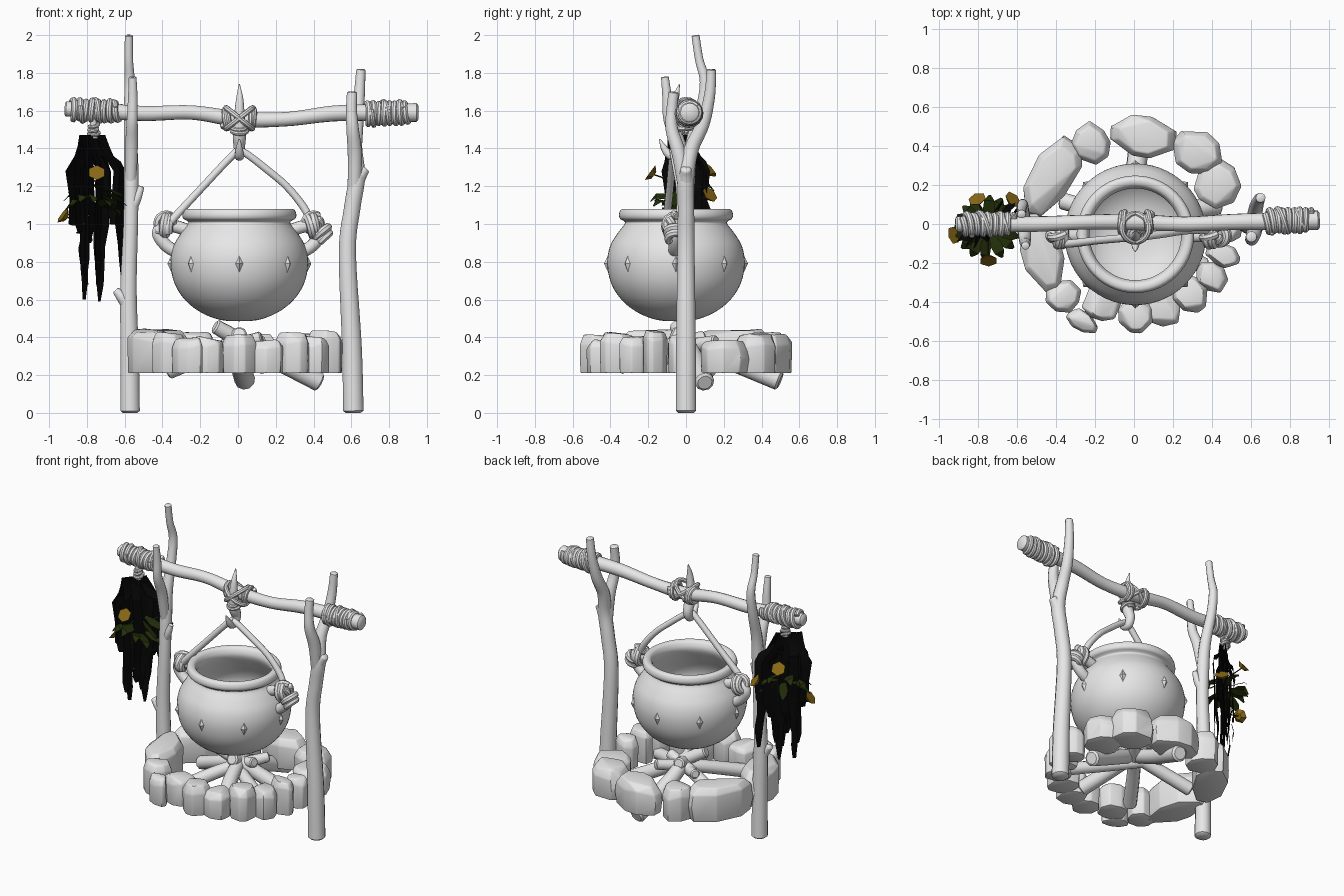
import bpy, bmesh, math, random
from mathutils import Vector, Matrix

if "Cube" in bpy.data.objects:
    bpy.data.objects.remove(bpy.data.objects["Cube"])

random.seed(4)
R = random.uniform
sin, cos, pi, tau = math.sin, math.cos, math.pi, math.tau


def material(name, rgb):
    m = bpy.data.materials.new(name)
    m.diffuse_color = (*rgb, 1)
    m.use_nodes = True
    m.node_tree.nodes["Principled BSDF"].inputs["Base Color"].default_value = m.diffuse_color
    return m


GREY = material("pale_grey", (0.8, 0.8, 0.8))
BLACK = material("dried_black", (0.002, 0.002, 0.002))
GREEN = material("dark_green", (0.016, 0.028, 0.003))
YELLOW = material("flower_yellow", (0.25, 0.14, 0.008))


def finish(bm, name, mat, angle=40, normals=True):
    if normals:
        bmesh.ops.recalc_face_normals(bm, faces=bm.faces)
    bm.transform(Matrix.Translation((.007, 0, 0)))
    me = bpy.data.meshes.new(name)
    bm.to_mesh(me)
    bm.free()
    me.materials.append(mat)
    me.shade_smooth()
    me.set_sharp_from_angle(angle=math.radians(angle))
    ob = bpy.data.objects.new(name, me)
    bpy.context.collection.objects.link(ob)
    return ob


def smooth(pts, n):
    """Catmull-Rom resampling of points of any dimension."""
    p = [Vector(q) for q in pts]
    p = [p[0] * 2 - p[1]] + p + [p[-1] * 2 - p[-2]]
    out = []
    for i in range(1, len(p) - 2):
        a, b, c, d = p[i - 1:i + 3]
        for k in range(n):
            t = k / n
            out.append((b * 2 + (c - a) * t + (a * 2 - b * 5 + c * 4 - d) * t * t
                        + (b * 3 - a - c * 3 + d) * t ** 3) * 0.5)
    return out + [p[-2]]


def tube(name, pts, n=5, sides=12, mat=GREY):
    """Tube along (x, y, z, radius) points, with softened end caps."""
    q = smooth(pts, n) if n > 1 else [Vector(p) for p in pts]
    for e, i in ((0, 1), (-1, -2)):
        d = (q[e] - q[i]).to_3d().normalized()
        r = q[e][3]
        cap = Vector((*q[e].to_3d(), r * .75))
        q[e] = Vector((*(q[e].to_3d() - d * min(r * .2, (q[e] - q[i]).to_3d().length * .5)), r))
        q.insert(0 if e == 0 else len(q), cap)
    c = [v.to_3d() for v in q]
    bm = bmesh.new()
    rings, side = [], None
    for i, v in enumerate(q):
        t = (c[min(i + 1, len(c) - 1)] - c[max(i - 1, 0)]).normalized()
        side = (t.orthogonal() if side is None else side - t * side.dot(t)).normalized()
        up = t.cross(side)
        rings.append([bm.verts.new(c[i] + (side * cos(tau * k / sides) + up * sin(tau * k / sides)) * max(v[3], 0.002))
                      for k in range(sides)])
    for a, b in zip(rings, rings[1:]):
        for k in range(sides):
            j = (k + 1) % sides
            bm.faces.new((a[k], a[j], b[j], b[k]))
    bm.faces.new(rings[0])
    bm.faces.new(rings[-1])
    return finish(bm, name, mat)


def coil(name, a, b, radius, turns, rope=0.015, phase=0.0):
    """Rope wound round the line a-b with slightly uneven turns."""
    a, b = Vector(a), Vector(b)
    t = (b - a).normalized()
    u = t.orthogonal().normalized()
    w = t.cross(u)
    pts = []
    for i in range(turns * 16 + 1):
        an = phase + tau * i / 16
        r = radius + 0.004 * sin(an * 0.37)
        p = a.lerp(b, i / (turns * 16)) + (u * cos(an) + w * sin(an)) * r + t * 0.008 * sin(an + i * 0.02)
        pts.append((*p, rope))
    return tube(name, pts, 1, 8)


# Forked posts
tube("left_post", [(-.578, 0, 0, .053), (-.58, 0, .3, .05), (-.587, 0, .65, .045), (-.575, 0, 1, .04),
                   (-.572, .01, 1.25, .04), (-.575, .03, 1.42, .036), (-.58, .08, 1.6, .032),
                   (-.58, .1, 1.75, .028), (-.585, .07, 1.87, .023), (-.585, .05, 2, .022)])
tube("left_post_prong", [(-.574, .005, 1.2, .03), (-.57, -.04, 1.42, .034), (-.567, -.09, 1.55, .03),
                         (-.564, -.1, 1.67, .026), (-.565, -.112, 1.78, .021)])
tube("left_post_knob_low", [(-.585, 0, .56, .035), (-.62, -.01, .61, .03), (-.655, -.01, .65, .02)])
tube("left_post_knob_high", [(-.57, 0, 1.08, .03), (-.54, -.01, 1.14, .024), (-.518, -.01, 1.2, .016)])
tube("right_post", [(.604, 0, 0, .056), (.596, 0, .35, .054), (.572, 0, .85, .047), (.597, 0, 1.08, .045),
                    (.622, .0, 1.25, .045), (.612, .03, 1.4, .04), (.622, .09, 1.53, .036),
                    (.635, .125, 1.68, .03), (.644, .135, 1.82, .025)])
tube("right_post_prong", [(.608, 0, 1.15, .036), (.612, -.035, 1.36, .039), (.6, -.075, 1.5, .034),
                          (.594, -.075, 1.6, .03), (.597, -.065, 1.7, .028)])
tube("right_post_knob", [(.605, 0, 1.16, .04), (.635, .0, 1.25, .038), (.67, 0, 1.295, .026)])

# Crossbar with rope wrapping at both ends
tube("crossbar", [(-.925, 0, 1.61, .04), (-.75, 0, 1.6, .042), (-.5, 0, 1.585, .04), (-.25, .01, 1.59, .038),
                  (0, .01, 1.555, .042), (.25, 0, 1.555, .038), (.5, .01, 1.585, .042), (.75, .015, 1.59, .046),
                  (.948, .02, 1.59, .05)], 6, 14)
coil("left_binding", (-.89, 0, 1.607), (-.63, 0, 1.595), .048, 8, .017)
coil("left_binding_cross", (-.85, 0, 1.605), (-.66, 0, 1.595), .056, 2, .014, 2)
coil("right_binding", (.67, .015, 1.585), (.9, .02, 1.59), .052, 8, .017)
coil("right_binding_cross", (.69, .015, 1.585), (.86, .02, 1.59), .059, 2, .014, 2)

# Hook branch lashed to the middle of the bar
tube("hook", [(0, -.035, 1.74, .003), (.002, -.055, 1.66, .02), (0, -.06, 1.56, .03), (0, -.05, 1.47, .036),
              (0, -.03, 1.41, .031), (0, -.045, 1.365, .027), (0, -.085, 1.365, .024), (0, -.115, 1.4, .018),
              (0, -.14, 1.45, .004)])
for s in (-1, 1):
    tube("hook_lashing_cross", [(s * .07 * sin(t), -.02 + .072 * cos(t), 1.56 + .055 * sin(t), .015)
                                for t in [tau * i / 24 for i in range(25)]], 1, 8)
    coil("hook_lashing_side", (s * .05, .01, 1.558), (s * .085, .01, 1.558), .05, 2, .014)
coil("hook_collar", (0, -.05, 1.48), (0, -.055, 1.515), .036, 2, .012)

# Cauldron, lathed with a rolled rim and an open hollow
CY = -.053
prof = smooth([(0, .485), (.1, .492), (.2, .53), (.285, .595), (.343, .685), (.364, .79), (.35, .88), (.31, .95),
               (.272, 1), (.275, 1.015), (.296, 1.028), (.302, 1.05), (.292, 1.075), (.268, 1.08), (.246, 1.065),
               (.238, 1.02), (.28, .94), (.325, .86), (.338, .79), (.315, .7), (.25, .6), (.15, .54), (0, .52)], 4)
bm = bmesh.new()
SEG = 56
rings = [[bm.verts.new((max(p[0], 0) * cos(tau * k / SEG), CY + max(p[0], 0) * sin(tau * k / SEG), p[1]))
          for k in range(SEG)] for p in prof]
for a, b in zip(rings, rings[1:]):
    for k in range(SEG):
        j = (k + 1) % SEG
        bm.faces.new((a[k], a[j], b[j], b[k]))
bmesh.ops.remove_doubles(bm, verts=bm.verts, dist=.0005)
finish(bm, "cauldron", GREY, 60)

# Diamond studs round the belly
for i in range(8):
    bm = bmesh.new()
    bmesh.ops.create_cone(bm, cap_ends=True, segments=4, radius1=1, radius2=0, depth=1)
    bm.transform(Matrix.Translation((0, CY, .79)) @ Matrix.Rotation(tau * i / 8, 4, 'Z')
                 @ Matrix.Translation((.37, 0, 0)) @ Matrix.Rotation(pi / 2, 4, 'Y')
                 @ Matrix.Diagonal((.046, .025, .022, 1)))
    finish(bm, "stud", GREY, 10)

# Lugs, rope knots and bail handle
for s in (-1, 1):
    tube("lug", [(s * x, -.06, z, .034) for x, z in
                 [(.31, .84), (.385, .885), (.43, .95), (.395, .995), (.33, .985), (.27, .965)]])
    coil("lug_knot", (s * .365, -.06, .985), (s * .415, -.06, 1.0), .046, 2, .024)
    coil("lug_knot_cross", (s * .39, -.085, 1.0), (s * .39, -.045, 1.01), .04, 1, .022)
coil("knot_tail", (.425, -.06, .98), (.45, -.06, .92), .038, 2, .022)
tube("handle_left", [(.01, -.068, 1.39, .02), (-.03, -.07, 1.37, .02), (-.2, -.085, 1.19, .02),
                     (-.33, -.1, 1.05, .021), (-.38, -.1, .99, .02)])
tube("handle_right", [(-.01, -.068, 1.39, .02), (.04, -.065, 1.37, .02), (.15, -.05, 1.285, .02),
                      (.25, -.035, 1.2, .02), (.34, -.03, 1.09, .021), (.385, -.04, 1.0, .02)])

# Ring of hearth stones: x, y, radial depth, tangential width, height
stones = [(-.23, .41, .21, .2, .21), (.04, .45, .22, .33, .2), (.32, .37, .23, .25, .2), (.42, .2, .24, .23, .17),
          (-.43, .24, .22, .42, .23), (-.48, -.15, .22, .42, .23), (-.37, -.37, .17, .17, .21), (-.27, -.5, .1, .18, .18),
          (-.17, -.41, .18, .18, .19), (0, -.47, .18, .18, .2), (.14, -.43, .2, .17, .17), (.28, -.36, .22, .17, .21),
          (.39, -.27, .17, .14, .19), (.45, -.16, .18, .12, .23), (.47, -.03, .15, .13, .2)]
for x, y, depth, width, h in stones:
    bm = bmesh.new()
    N = 8
    pts = []
    for k in range(N):
        a = tau * (k + .5) / N + R(-.16, .16)
        g = 1 / (abs(cos(a)) ** 6 + abs(sin(a)) ** 6) ** (1 / 6) * R(.93, 1.04)
        pts.append((cos(a) * g * depth / 2, sin(a) * g * width / 2))
    for f, z in ((.97, 0), (1.06, h * .45), (1.0, h * .8), (.78, h)):
        for px, py in pts:
            bm.verts.new((px * f, py * f, z + (R(-.02, .01) if z > 0 else 0)))
    bmesh.ops.convex_hull(bm, input=bm.verts)
    bmesh.ops.delete(bm, geom=[v for v in bm.verts if not v.link_faces], context='VERTS')
    bmesh.ops.dissolve_limit(bm, angle_limit=math.radians(16), verts=bm.verts, edges=bm.edges)
    bmesh.ops.bevel(bm, geom=list(bm.edges), offset=.008, segments=2, profile=.5, affect='EDGES', clamp_overlap=True)
    bm.transform(Matrix.Translation((x, y, .21)) @ Matrix.Rotation(math.atan2(y, x), 4, 'Z'))
    finish(bm, "hearth_stone", GREY, 32)

# Firewood leaning together in the hearth
logs = [((.43, .1, .16), (-.13, -.05, .46), .052), ((.03, .5, .17), (.0, -.08, .42), .055),
        ((-.38, .12, .22), (.12, 0, .4), .045), ((.13, -.36, .25), (-.02, .1, .4), .05),
        ((-.24, -.32, .25), (.12, .16, .38), .045), ((.36, -.22, .25), (-.15, .1, .36), .042)]
for a, b, r in logs:
    a, b = Vector(a), Vector(b)
    m = a.lerp(b, .5) + Vector((R(-.02, .02), R(-.02, .02), R(-.01, .02)))
    tube("log", [(*a, r), (*m, r * .93), (*b, r * .75)], 5, 10)


# Hanging bunch of dried herbs
def strip(name, path, across, mat):
    """Flat leaf: path of (point, half width)."""
    bm = bmesh.new()
    rows = [[bm.verts.new(Vector(p) + across * s * w) for s in (-1, 1)] for p, w in path]
    for a, b in zip(rows, rows[1:]):
        bm.faces.new((a[0], a[1], b[1], b[0]))
    finish(bm, name, mat, 30, False)


D = Vector((.77, .64, 0))
V = Vector((-.64, .77, 0))
for i, (u, tip) in enumerate([(-.13, .95), (-.1, .68), (-.06, .78), (-.02, .75), (.02, .68), (.05, .59), (.08, .72),
                              (.12, .9), (.15, .66), (-.14, 1.1), (.04, .74), (-.07, .6), (.0, .9), (.16, 1.12)]):
    v = R(-.05, .05)
    low = .035 if u == .15 else -.01
    key = smooth([(u * .35 - .035, 1.47), (u * .6 - .02, 1.36), (u, 1.28), (u * .87, 1.0),
                  (u * .8 + low, (tip + 1) / 2 - .02), (u * .8 + low, tip)], 2)
    path = [(Vector((-.758, -.01, 0)) + D * k[0] + V * (v * min(1, j / 3) + R(-.01, .01)) + Vector((0, 0, k[1])),
             R(.024, .04) * (1 if j < 7 else .75) * (.4 if j == len(key) - 1 else 1)) for j, k in enumerate(key)]
    strip("dried_leaf", path, (D + V * R(-.5, .5)).normalized(), BLACK)

# Green leaves fanning outward and drooping
for i in range(16):
    a = tau * i / 16 + R(-.2, .2)
    o = Vector((cos(a), sin(a), 0))
    base = Vector((-.76, -.02, R(1.09, 1.21)))
    rise = R(-.07, .04)
    strip("green_leaf", [(base + o * .04, .012), (base + o * .09 + Vector((0, 0, rise * .6)), .032),
                         (base + o * .14 + Vector((0, 0, rise)), .028),
                         (base + o * .17 + Vector((0, 0, rise - .03)), .006)],
          Vector((-sin(a), cos(a), R(-.6, .6))).normalized(), GREEN)

# Yellow flowers on thin stems
for p in [(-.755, -.18, 1.265), (-.81, .12, 1.28), (-.635, .12, 1.15), (-.925, -.055, 1.04)]:
    p = Vector(p)
    root = Vector((-.76, -.01, p.z - .06))
    o = (p - root).normalized()
    tube("flower_stem", [(*root, .004), (*p, .004)], 2, 5, GREEN)
    q = (o + Vector((0, 0, .35))).normalized().to_track_quat('Z', 'Y').to_matrix().to_4x4()
    bm = bmesh.new()
    bmesh.ops.create_cone(bm, segments=6, cap_ends=True, radius1=.022, radius2=.048, depth=.025)
    bm.transform(Matrix.Translation(p) @ q)
    finish(bm, "flower_cup", YELLOW, 20)

# String tying the bunch to the bar
tube("herb_string", [(-.775, -.01, 1.57, .02), (-.772, -.01, 1.51, .018), (-.77, -.01, 1.45, .022)])
coil("herb_string_wrap", (-.77, -.01, 1.465), (-.772, -.01, 1.53), .024, 3, .01)
